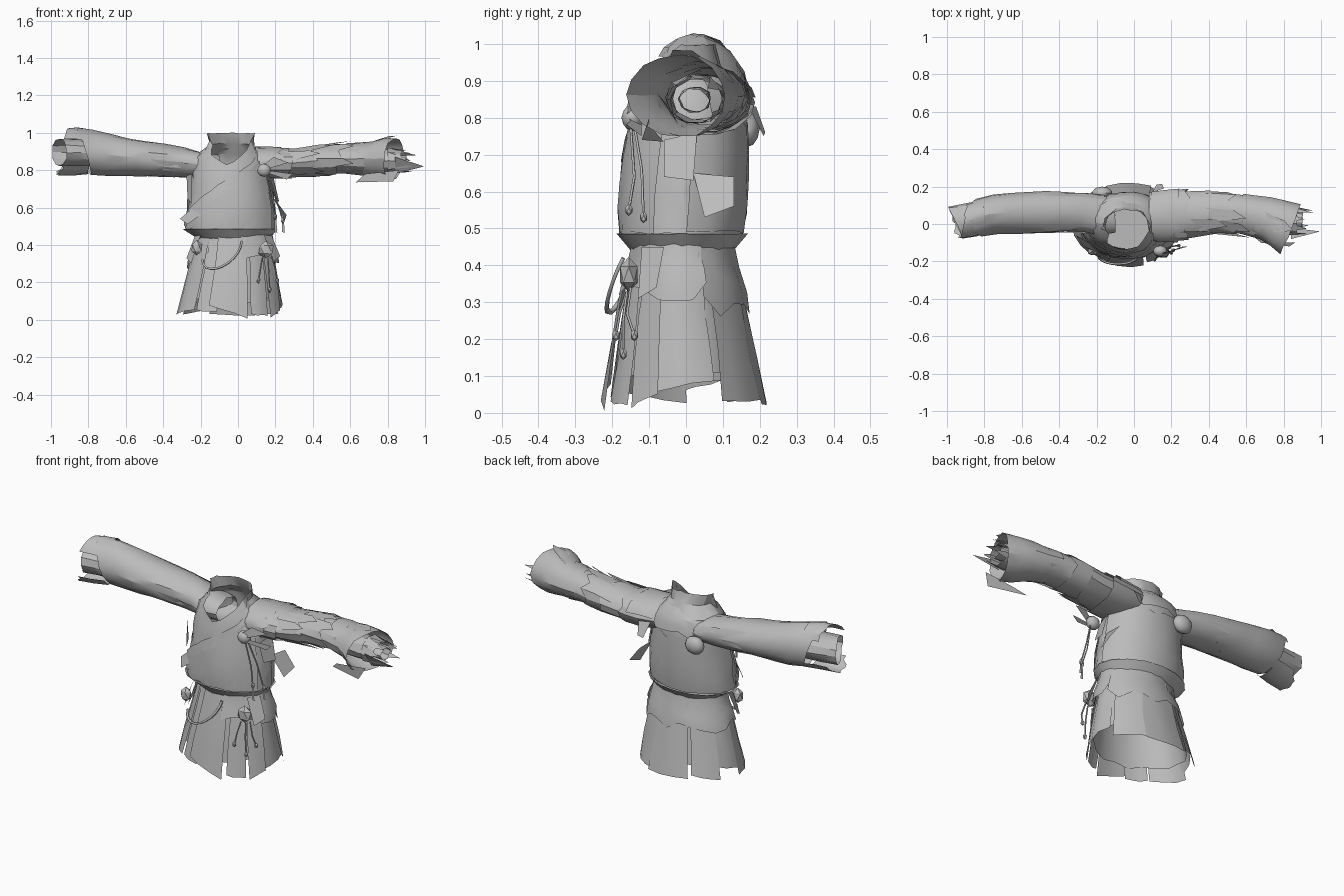
import bpy, bmesh, math, random
from mathutils import Vector

random.seed(4)
if "Cube" in bpy.data.objects:
    bpy.data.objects.remove(bpy.data.objects["Cube"])

cloth = bpy.data.materials.new("grey cloth")
cloth.use_nodes = True
GREY = (0.5, 0.5, 0.5, 1)
cloth.diffuse_color = GREY
cloth.node_tree.nodes["Principled BSDF"].inputs["Base Color"].default_value = GREY


def finish(name, bm, crumple=0.0):
    bmesh.ops.remove_doubles(bm, verts=bm.verts, dist=0.0005)
    for v in bm.verts:
        v.co += Vector([random.uniform(-crumple, crumple) for _ in range(3)])
    bmesh.ops.recalc_face_normals(bm, faces=bm.faces)
    mesh = bpy.data.meshes.new(name)
    bm.to_mesh(mesh)
    bm.free()
    mesh.materials.append(cloth)
    for p in mesh.polygons:
        p.use_smooth = True
    mesh.set_sharp_from_angle(angle=math.radians(28))
    obj = bpy.data.objects.new(name, mesh)
    bpy.context.collection.objects.link(obj)


def surface(profile, axis):
    """Elliptical tube through (t, lo1, hi1, lo2, hi2) stations."""
    def point(t, deg, off):
        t = min(max(t, profile[0][0]), profile[-1][0])
        a, b = next((p, q) for p, q in zip(profile, profile[1:]) if t <= q[0])
        f = (t - a[0]) / (b[0] - a[0])
        l1, h1, l2, h2 = [u + (v - u) * f for u, v in zip(a[1:], b[1:])]
        c, s = math.cos(math.radians(deg)), math.sin(math.radians(deg))
        u = (l1 + h1) / 2 + (h1 - l1) / 2 * c * off
        v = (l2 + h2) / 2 + (h2 - l2) / 2 * s * off
        return Vector((u, v, t)) if axis == "z" else Vector((t, u, v))
    return point


def patch(name, surf, a0, a1, start, end, off=1.0, cols=8, rows=4, flare=0.0, crumple=0.004):
    """Sheet of cloth on a surface; start and end may depend on the angle."""
    bm = bmesh.new()
    val = lambda f, a: f(a) if callable(f) else f
    grid = []
    for j in range(rows + 1):
        row = []
        for i in range(cols + 1):
            a = a0 + (a1 - a0) * i / cols
            s, e = val(start, a), val(end, a)
            row.append(bm.verts.new(surf(s + (e - s) * j / rows, a, off + flare * j / rows)))
        grid.append(row)
    for r, q in zip(grid, grid[1:]):
        for i in range(cols):
            bm.faces.new((r[i], r[i + 1], q[i + 1], q[i]))
    finish(name, bm, crumple)


def plate(name, *points):
    bm = bmesh.new()
    bm.faces.new([bm.verts.new(p) for p in points])
    finish(name, bm)


def blob(name, centre, size, detail=1):
    bm = bmesh.new()
    bmesh.ops.create_icosphere(bm, subdivisions=detail, radius=1)
    for v in bm.verts:
        v.co = Vector(c + s * k for c, s, k in zip(centre, size, v.co))
    finish(name, bm)


def cord(name, points, radius=0.004):
    curve = bpy.data.curves.new(name, "CURVE")
    curve.dimensions = "3D"
    curve.bevel_depth = radius
    curve.bevel_resolution = 0
    line = curve.splines.new("POLY")
    line.points.add(len(points) - 1)
    for p, co in zip(line.points, points):
        p.co = (*co, 1)
    curve.materials.append(cloth)
    bpy.context.collection.objects.link(bpy.data.objects.new(name, curve))


def ragged(base, amount, step=15):
    """Uneven edge that repeats with the angle."""
    jag = [random.uniform(-1, 1) for _ in range(40)]
    return lambda a: base + amount * jag[int(round((a % 360) / step)) % (360 // step)]


def slanted(base, amount, toward):
    return lambda a: base + amount * math.cos(math.radians(a - toward))


# Torso with collar and open neck
torso = surface([(0.47, -.28, .20, -.18, .15), (0.55, -.275, .20, -.182, .165),
                 (0.65, -.26, .19, -.172, .165), (0.75, -.25, .17, -.155, .165),
                 (0.83, -.24, .165, -.14, .16), (0.88, -.225, .14, -.125, .145),
                 (0.91, -.18, .10, -.115, .12), (0.94, -.148, .075, -.105, .095),
                 (1.0, -.168, .088, -.10, .075)], "z")


def neckline(a):
    return .997 - 0.17 * max(0, 1 - abs(a + 95) / 88)


def lapel(a):
    return 0.53 + 0.37 * (a + 172) / 150


patch("torso", torso, -180, 180, 0.485, neckline, cols=26, rows=9)
patch("front_wrap", torso, -175, -25, 0.49, lapel, 1.02, 11, 4, 0.03)
patch("lapel_band", torso, -172, -25, lambda a: lapel(a) - .03,
      lambda a: lapel(a) + .03, 1.055, 14, 1)
patch("back_wrap", torso, 5, 185, 0.49, ragged(0.79, 0.02), 1.02, 10, 4, 0.03)
patch("shoulder_cape", torso, 20, 160, 0.92, ragged(0.80, 0.02), 1.03, 9, 3, 0.05)

# Belt narrowing into the waist, closed inside
belt = surface([(0.435, -.22, .17, -.145, .125), (0.485, -.295, .212, -.188, .168)], "z")
patch("belt", belt, 0, 360, 0.435, 0.485, 1, 16, 1, 0, 0.001)
plate("waist_lining", *[belt(.44, a, .97) for a in range(0, 360, 24)])

# Skirt: inner layer, draped hip layer and split panels
skirt = surface([(0.01, -.335, .25, -.22, .222), (0.25, -.275, .215, -.188, .172),
                 (0.35, -.25, .205, -.17, .155), (0.42, -.225, .185, -.15, .13),
                 (0.48, -.22, .17, -.145, .125)], "z")
patch("inner_skirt", skirt, 0, 360, 0.47, ragged(0.10, 0.015), 0.93, 20, 4)
patch("hip_drape_back", skirt, 18, 200, 0.46, ragged(0.29, 0.03), 1.02, 11, 3, 0.02)
patch("hip_drape_front", skirt, -80, 22, 0.46, ragged(0.33, 0.03), 1.04, 7, 3, 0.01)
PANELS = [(-180, -132, .44, .03, .05, .98), (-130, -104, .42, .05, .04, .96),
          (-113, -72, .44, .08, .005, 1.02), (-68, -46, .44, .03, .02, .98),
          (-43, -20, .40, .015, .05, .98), (-28, 22, .36, .05, .09, .96),
          (27, 66, .44, .035, .035, .98), (64, 112, .44, .02, .03, .99),
          (116, 150, .44, .05, .03, .98), (150, 184, .40, .09, .06, .96)]
for k, (a0, a1, top, z0, z1, off) in enumerate(PANELS):
    hem = lambda a: z0 + (z1 - z0) * (a - a0) / (a1 - a0)
    patch(f"skirt_panel_{k + 1}", skirt, a0, a1, top, hem, off, 3, 3, 0.03)
plate("left_hip_flap", (.14, -.12, .45), (.18, -.06, .45), (.225, -.08, .34), (.19, -.13, .31))
plate("right_hip_flap", (-.20, -.11, .45), (-.23, -.04, .45), (-.275, -.06, .33), (-.25, -.12, .30))

# Right sleeve: long tube, flared cuff pieces and a slanted inner cuff
right = surface([(-1.0, -.10, .095, .775, 1.02), (-.87, -.08, .125, .775, 1.028),
                 (-.8, -.06, .15, .778, 1.02), (-.7, -.052, .168, .772, .995),
                 (-.5, -.05, .175, .77, .955), (-.3, -.035, .165, .765, .925),
                 (-.2, -.06, .16, .76, .90), (-.1, -.05, .14, .76, .88)], "x")
patch("right_sleeve", right, 0, 360, -0.1, slanted(-.83, .045, -110), cols=16, rows=8)
patch("right_cuff_top", right, 30, 150, -.80, slanted(-.91, .02, 0), .99, 7, 2, .02)
patch("right_upper_layer", right, 180, 400, -0.16, ragged(-.42, .08, 20), 1.03, 11, 3)
inner = surface([(-1.0, -.10, .095, .825, .97), (-.7, -.03, .14, .82, .96)], "x")
patch("right_inner_cuff", inner, 0, 360, -0.7, slanted(-.955, .04, 180), cols=12, rows=3)
patch("right_cuff_rags", right, 215, 325, -.80, ragged(-.945, .025, 10), 1.0, 11, 2, .03)
plate("right_underarm_strap", (-.245, -.10, .78), (-.275, -.06, .77), (-.27, -.05, .65), (-.25, -.10, .62))

# Left sleeve: overlapping torn wraps and a flared cuff
left = surface([(.08, -.09, .165, .76, .92), (.2, -.09, .18, .755, .92),
                (.3, -.075, .182, .76, .915), (.45, -.045, .175, .77, .935),
                (.6, -.055, .16, .78, .945), (.7, -.09, .145, .765, .95),
                (.78, -.16, .135, .745, .975), (.9, -.15, .10, .75, .965)], "x")
WRAPS = [(.08, .28, 1.0, .015), (.22, .40, .95, .02), (.35, .53, .95, .03),
         (.47, .66, .93, .03)]
for k, (x0, x1, off, jag) in enumerate(WRAPS):
    patch(f"left_wrap_{k + 1}", left, 0, 360, x0, ragged(x1, jag, 20), off, 14, 2, .07)
patch("left_cuff", left, 0, 360, .58, slanted(.835, .055, 10), .98, 16, 4, .02)
patch("left_shoulder_pad", left, 10, 190, .09, ragged(.23, .02, 15), 1.04, 10, 2, .04)

# Ragged wrist wrap poking out of the cuff
wrist = surface([(.6, -.04, .11, .79, .91), (.84, -.055, .10, .785, .915),
                 (.92, -.05, .095, .79, .90), (1.0, -.045, .06, .80, .88)], "x")
patch("left_wrist", wrist, 0, 360, .6, .87, 1, 10, 3)
patch("left_wrist_lining", wrist, 0, 360, .74, .90, .55, 10, 2)
for k in range(9):
    a = k * 40
    tip = .90 + .06 * random.random()
    plate("wrist_shard", wrist(.80, a - 22, 1.1), wrist(.80, a + 22, 1.1), wrist(tip, a + 8, 1.05))
plate("wrist_point", (.84, -.08, .87), (.84, -.02, .78), (.995, -.04, .82))
plate("cuff_hanging_rag", (.68, -.10, .78), (.63, -.06, .735), (.83, -.12, .74), (.86, -.10, .80))

# Torn shards standing off the left sleeve
for x, a, length in [(.24, 150, .2), (.3, 120, .2), (.38, 95, .22), (.42, 190, .2),
                     (.46, 130, .16), (.26, 215, .2), (.32, 240, .18), (.70, 90, .15)]:
    plate("sleeve_shard", left(x, a - 18, 1.02), left(x + .05, a + 20, 1.02),
          left(x + length, a + 6, 1.14), left(x + length * .7, a - 12, 1.1))

# Loose flaps at the side and back
plate("side_flap", (.19, .02, .65), (.20, .13, .64), (.26, .13, .56), (.25, .05, .53))
plate("side_flap_upper", (.17, -.06, .74), (.19, .03, .76), (.22, .02, .63), (.20, -.06, .64))
plate("back_tail", (.10, .17, .83), (.16, .19, .83), (.15, .215, .76), (.12, .21, .75))
plate("wrap_end", (-.24, -.10, .60), (-.31, -.06, .54), (-.27, -.12, .51), (-.2, -.15, .56))
blob("back_roll", (-.17, .165, .77), (.055, .035, .05), 2)

# Chest knot, pouches and hanging cords with beads
blob("chest_knot", (.14, -.145, .80), (.038, .03, .036), 2)
plate("knot_bow_upper", (.14, -.16, .83), (.19, -.15, .87), (.27, -.12, .84), (.17, -.16, .81))
plate("knot_bow_lower", (.15, -.16, .80), (.29, -.12, .78), (.26, -.12, .75), (.17, -.16, .78))
blob("left_pouch", (.15, -.155, .375), (.045, .028, .048))
blob("right_pouch", (-.22, -.145, .385), (.033, .025, .042))
CORDS = [((.15, -.15, .78), (.18, -.14, .64), (.20, -.155, .55)),
         ((.16, -.14, .78), (.20, -.12, .66), (.24, -.115, .53)),
         ((.13, -.16, .33), (.12, -.18, .27), (.11, -.19, .21)),
         ((.16, -.16, .33), (.165, -.17, .25), (.17, -.17, .16)),
         ((.18, -.15, .34), (.2, -.16, .27), (.21, -.14, .21))]
for path in CORDS:
    cord("hanging_cord", path)
    blob("cord_bead", path[-1], (.011, .011, .016))
for x, y in ((.20, -.155), (.24, -.115)):
    plate("cord_tassel", (x - .003, y, .55), (x + .004, y, .55), (x + .01, y, .465), (x - .006, y, .47))

# Rope sagging across the front of the skirt
arc = [math.pi * (1 + i / 10) for i in range(11)]
cord("front_rope", [(-.085 + .105 * math.cos(t), -.17 + .045 * math.sin(t),
                     .37 + .05 * math.cos(t) + .085 * math.sin(t)) for t in arc], .007)
